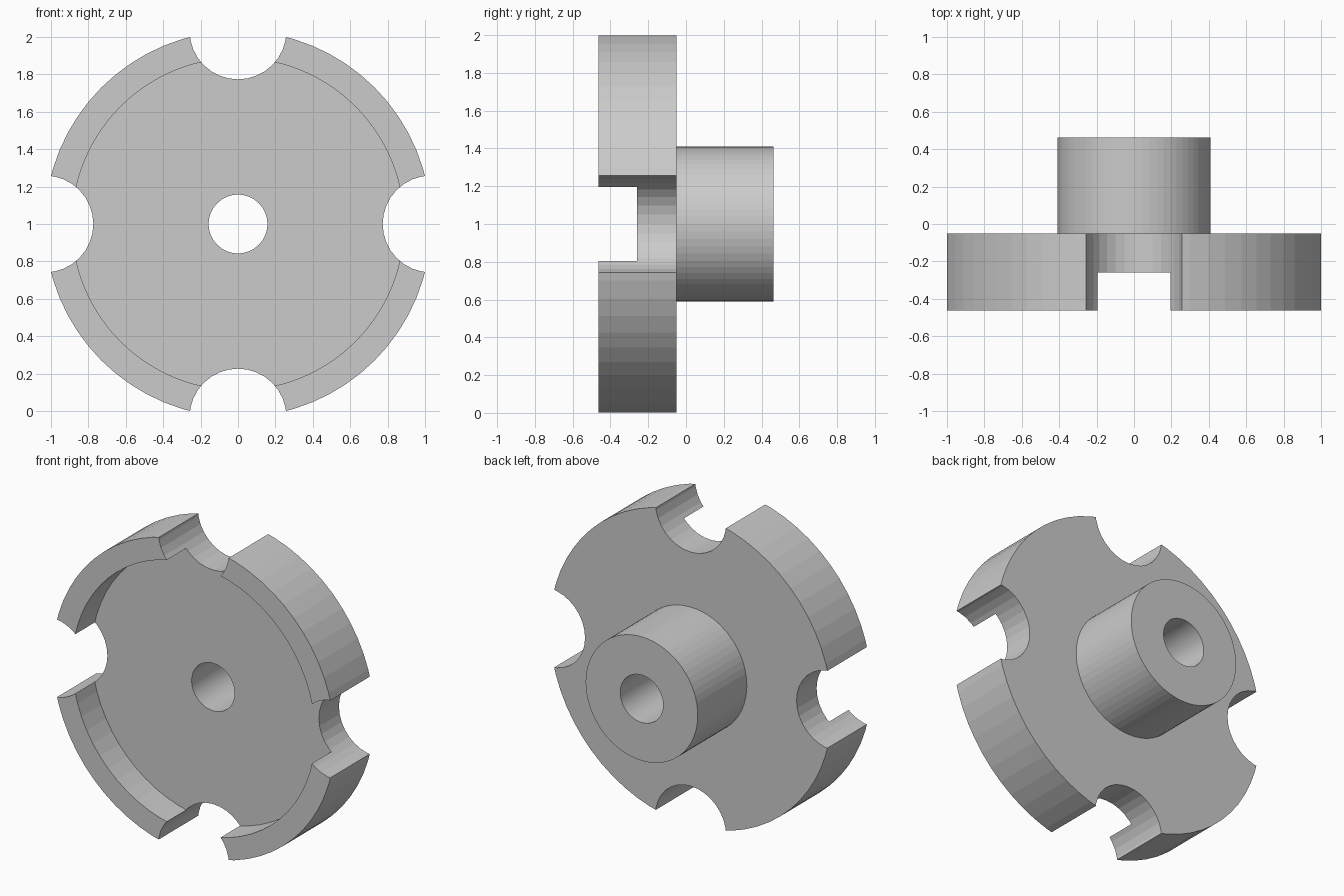
import bpy, bmesh
from math import cos, sin, pi

if "Cube" in bpy.data.objects:
    bpy.data.objects.remove(bpy.data.objects["Cube"])

SEG = 64
CZ = 1.0        # axle height
R = 1.0325      # rim radius


def to_object(name, bm):
    bmesh.ops.recalc_face_normals(bm, faces=bm.faces[:])
    mesh = bpy.data.meshes.new(name)
    bm.to_mesh(mesh)
    bm.free()
    ob = bpy.data.objects.new(name, mesh)
    bpy.context.collection.objects.link(ob)
    return ob


def add_lathe(bm, profile, cx=0, cz=CZ, seg=SEG, caps=False):
    """Turn a closed (radius, y) profile around an axis along y."""
    rings = [[bm.verts.new((cx + r * cos(2 * pi * i / seg), y,
                            cz + r * sin(2 * pi * i / seg)))
              for i in range(seg)] for r, y in profile]
    pairs = list(zip(rings, rings[1:]))
    if caps:
        bm.faces.new(rings[0])
        bm.faces.new(rings[-1])
    else:
        pairs.append((rings[-1], rings[0]))
    for a, b in pairs:
        for i in range(seg):
            j = (i + 1) % seg
            bm.faces.new((a[i], a[j], b[j], b[i]))


# Wheel: recessed disc, hub and through bore in one turned profile
bm = bmesh.new()
add_lathe(bm, [(0.157, -0.26), (0.888, -0.26), (0.888, -0.463), (R, -0.463),
               (R, -0.05), (0.41, -0.05), (0.41, 0.463), (0.157, 0.463)])
wheel = to_object("notched_wheel", bm)

# Four round notches on the rim
bm = bmesh.new()
for k in range(4):
    a = k * pi / 2
    add_lathe(bm, [(0.259, -0.7), (0.259, 0.2)],
              R * cos(a), CZ + R * sin(a), 32, caps=True)
cutter = to_object("notch_cutter", bm)
cutter.hide_render = True

cut = wheel.modifiers.new("notches", 'BOOLEAN')
cut.operation = 'DIFFERENCE'
cut.solver = 'EXACT'
cut.object = cutter
bpy.context.view_layer.objects.active = wheel
wheel.select_set(True)
bpy.ops.object.modifier_apply(modifier=cut.name)
bpy.data.objects.remove(cutter)
